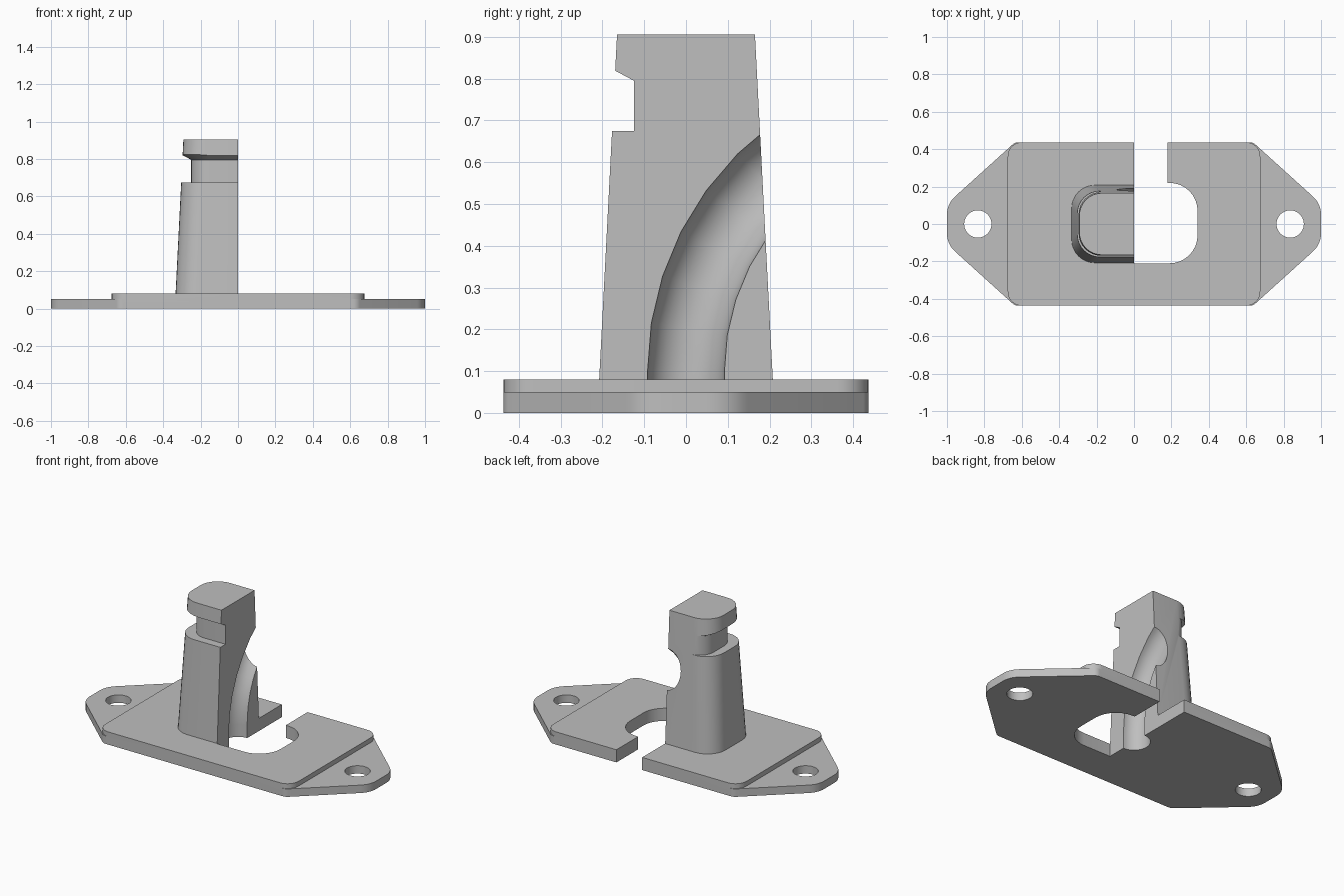
import bpy
import bmesh
from math import sin, cos, pi, radians
from mathutils import Vector

old = bpy.data.objects.get("Cube")
if old:
    bpy.data.objects.remove(old, do_unlink=True)

grey = bpy.data.materials.new("plain grey")
grey.use_nodes = True
colour = (0.52, 0.52, 0.52, 1)
grey.diffuse_color = colour
grey.node_tree.nodes["Principled BSDF"].inputs["Base Color"].default_value = colour


def rounded(corners, steps=8):
    """Outline from (x, y, radius) corners; zero radius stays sharp."""
    out = []
    for i, (x, y, r) in enumerate(corners):
        p = Vector((x, y))
        if r == 0:
            out.append(p)
            continue
        a = (Vector(corners[i - 1][:2]) - p).normalized()
        b = (Vector(corners[(i + 1) % len(corners)][:2]) - p).normalized()
        half = a.angle(b) / 2
        centre = p + (a + b).normalized() * r / sin(half)
        reach = r * cos(half) / sin(half)
        start, end = p + a * reach - centre, p + b * reach - centre
        sweep = pi - 2 * half
        for k in range(steps + 1):
            t = k / steps
            out.append(centre + (start * sin((1 - t) * sweep) + end * sin(t * sweep)) / sin(sweep))
    return out


def loft(name, rings):
    """Closed solid through rings of equal point count."""
    bm = bmesh.new()
    loops = [[bm.verts.new(p) for p in ring] for ring in rings]
    n = len(loops[0])
    for lo, hi in zip(loops, loops[1:]):
        for i in range(n):
            j = (i + 1) % n
            bm.faces.new((lo[i], lo[j], hi[j], hi[i]))
    bm.faces.new(loops[0])
    bm.faces.new(loops[-1])
    bmesh.ops.recalc_face_normals(bm, faces=bm.faces)
    mesh = bpy.data.meshes.new(name)
    bm.to_mesh(mesh)
    bm.free()
    mesh.materials.append(grey)
    obj = bpy.data.objects.new(name, mesh)
    bpy.context.collection.objects.link(obj)
    return obj


def at_height(outline, z):
    return [(p.x, p.y, z) for p in outline]


def prism(name, outline, bottom, top):
    return loft(name, [at_height(outline, bottom), at_height(outline, top)])


def activate(obj):
    bpy.ops.object.select_all(action='DESELECT')
    obj.select_set(True)
    bpy.context.view_layer.objects.active = obj


def boolean(obj, tool, operation='DIFFERENCE'):
    activate(obj)
    mod = obj.modifiers.new("bool", 'BOOLEAN')
    mod.operation, mod.solver, mod.object = operation, 'EXACT', tool
    bpy.ops.object.modifier_apply(modifier=mod.name)


def d_shape(left, front, back, r):
    """Half-round outline with its flat side on x = 0."""
    return rounded([(0, front, 0), (0, back, 0), (left, back, r), (left, front, r)])


def box_outline(x0, x1, y0, y1, r=0):
    return rounded([(x0, y0, r), (x1, y0, r), (x1, y1, r), (x0, y1, r)])


tools = []

# Base plate: thin pointed flange joined to a thicker centre slab
half_y = 0.437
ear, shoulder = 0.108, 0.636
flange = rounded([(-shoulder, -half_y, 0.05), (shoulder, -half_y, 0.05),
                  (1, -ear, 0.13), (1, ear, 0.13),
                  (shoulder, half_y, 0.05), (-shoulder, half_y, 0.05),
                  (-1, ear, 0.13), (-1, -ear, 0.13)])
plate = prism("base_plate", flange, 0, 0.05)
slab = prism("centre_slab", box_outline(-0.675, 0.675, -half_y, half_y, 0.075), 0.0, 0.08)
boolean(plate, slab, 'UNION')
tools.append(slab)

# Opening beside the post, and the slot leading to the back edge
opening = rounded([(0, -0.21, 0), (0.34, -0.21, 0.15), (0.34, 0.22, 0.15), (0, 0.22, 0)])
tools.append(prism("opening_cutter", opening, -0.1, 0.2))
boolean(plate, tools[-1])
tools.append(prism("slot_cutter", box_outline(0, 0.18, 0.1, 0.6), -0.1, 0.2))
boolean(plate, tools[-1])

# Bolt holes
for side in (-1, 1):
    hole = [Vector((side * 0.835 + 0.073 * cos(a), 0.073 * sin(a)))
            for a in (2 * pi * k / 40 for k in range(40))]
    tools.append(prism("bolt_hole_cutter", hole, -0.1, 0.2))
    boolean(plate, tools[-1])

# Tapered half post
post = loft("post", [at_height(d_shape(-0.334, -0.208, 0.208, 0.125), 0.075),
                     at_height(d_shape(-0.292, -0.165, 0.165, 0.12), 0.905)])

# Neck groove on the front and outer side, flaring out under the cap
groove = prism("groove_cutter", box_outline(-0.6, 0.3, -0.6, 0.6), 0.675, 0.85)
core = []
for z, grow in ((0.6, 0), (0.795, 0), (0.87, 0.14)):
    outline = d_shape(-0.25 - grow, -0.125 - grow, 0.18 + grow, 0.1 + grow)
    core.append([(0.4 if p.x > -0.001 else p.x, p.y, z) for p in outline])
neck = loft("neck_core", core)
boolean(groove, neck)
boolean(post, groove)
tools += [groove, neck]

# Curved round channel rising through the plate and out of the back
bend, bore, start = 0.643, 0.092, 0.1
stations = [(0, -0.1, 0)]
for k in range(9):
    a = radians(9 * k)
    stations.append((bend * (1 - cos(a)), start + bend * sin(a), a))
rings = []
for y, z, a in stations:
    rings.append([(bore * cos(t), y + bore * sin(t) * cos(a), z - bore * sin(t) * sin(a))
                  for t in (2 * pi * k / 32 for k in range(32))])
channel = loft("channel_cutter", rings)
tools.append(channel)
for part in (plate, post):
    boolean(part, channel)

for tool in tools:
    bpy.data.objects.remove(tool, do_unlink=True)

for part in (plate, post):
    activate(part)
    bpy.ops.object.shade_smooth_by_angle(angle=radians(30))
